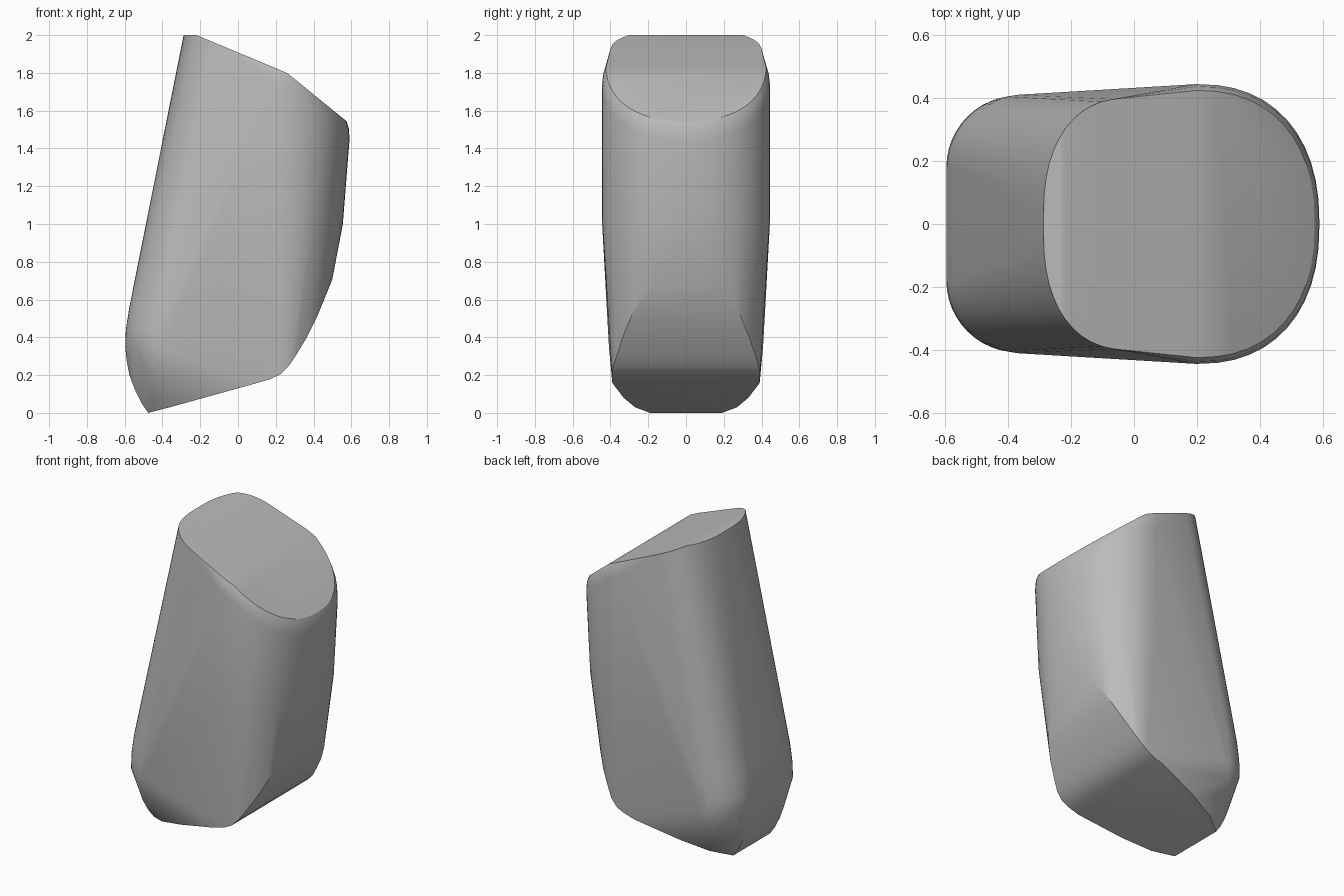
import bpy, bmesh
from math import sin, cos, pi, radians

if "Cube" in bpy.data.objects:
    bpy.data.objects.remove(bpy.data.objects["Cube"])

grey = bpy.data.materials.new("plain_grey")
grey.use_nodes = True
grey.diffuse_color = (0.5, 0.5, 0.5, 1)
grey.node_tree.nodes["Principled BSDF"].inputs["Base Color"].default_value = (0.5, 0.5, 0.5, 1)


def corner(x_end, x_side, y_end, y_side, power=2.3, steps=12):
    """Rounded corner in plan, from the end face to the side face."""
    pts = []
    for i in range(steps + 1):
        a = pi / 2 * i / steps
        u, v = cos(a) ** (2 / power), max(sin(a), 0) ** (2 / power)
        pts.append((x_side + (x_end - x_side) * u, y_end + (y_side - y_end) * v))
    return pts


def top_z(x):
    """Height of the faceted, sloping top."""
    if x < -0.22:
        return 2.0
    if x < 0.26:
        return 2.0 - 0.2 * (x + 0.22) / 0.48
    return 1.8 - 0.26 * (x - 0.26) / 0.32


half = []

# Rounded end of the sloping left wall, bulging near the foot
for x_end, x_side, y_end, y_side, z in (
        (-0.597, -0.37, 0.18, 0.408, 0.35),
        (-0.594, -0.36, 0.18, 0.41, 0.44),
        (-0.575, -0.34, 0.18, 0.413, 0.56)):
    half += [(x, y, z) for x, y in corner(x_end, x_side, y_end, y_side, 2)]
half += [(x, 0.19, z) for x, z in (
    (-0.475, 0), (-0.51, 0.05), (-0.545, 0.12), (-0.575, 0.2), (-0.59, 0.28))]
half += [(-0.46, 0.27, 0.08), (-0.45, 0.34, 0.17), (-0.42, 0.385, 0.26)]

# Top face and the narrow rim around its right end
half += [(x, y, top_z(x)) for x, y in corner(-0.288, -0.02, 0.03, 0.4)]
half += [(x, y, top_z(x)) for x, y in corner(0.575, 0.2, 0, 0.425)]
half += [(x, y, top_z(x) - 0.03) for x, y in corner(0.588, 0.2, 0, 0.438)]
half += [(x, y, top_z(x) - 0.09) for x, y in corner(0.59, 0.2, 0, 0.445)]

# Right wall at mid height
half += [(x, y, 1.0) for x, y in corner(0.555, 0.2, 0, 0.444)]

# Curved undercut: centre profile with the half width of its edge
half += [(0.5, 0.1, 0.71), (0.485, 0.18, 0.67), (0.455, 0.25, 0.6),
         (0.415, 0.295, 0.5), (0.365, 0.335, 0.4), (0.31, 0.365, 0.31),
         (0.27, 0.385, 0.25), (0.225, 0.392, 0.205), (0.17, 0.39, 0.178)]

# Sloping foot
half += [(-0.36, 0.27, 0.03), (-0.18, 0.33, 0.08), (0.1, 0.39, 0.158)]

# Wrap the mirrored outline points in one tight skin
bm = bmesh.new()
for x, y, z in half:
    for side in (1, -1):
        bm.verts.new((x, y * side, z))
bmesh.ops.remove_doubles(bm, verts=bm.verts[:], dist=0.002)
hull = bmesh.ops.convex_hull(bm, input=bm.verts[:])
loose = {g for g in hull["geom_interior"] + hull["geom_unused"]
         if isinstance(g, bmesh.types.BMVert)}
bmesh.ops.delete(bm, geom=list(loose), context="VERTS")
bmesh.ops.dissolve_limit(bm, angle_limit=radians(1), verts=bm.verts[:], edges=bm.edges[:])
bmesh.ops.recalc_face_normals(bm, faces=bm.faces[:])

mesh = bpy.data.meshes.new("slanted_block")
bm.to_mesh(mesh)
bm.free()
mesh.materials.append(grey)
block = bpy.data.objects.new("slanted_block", mesh)
bpy.context.collection.objects.link(block)
bpy.ops.object.select_all(action="DESELECT")
block.select_set(True)
bpy.context.view_layer.objects.active = block
bpy.ops.object.shade_smooth_by_angle(angle=radians(28))
